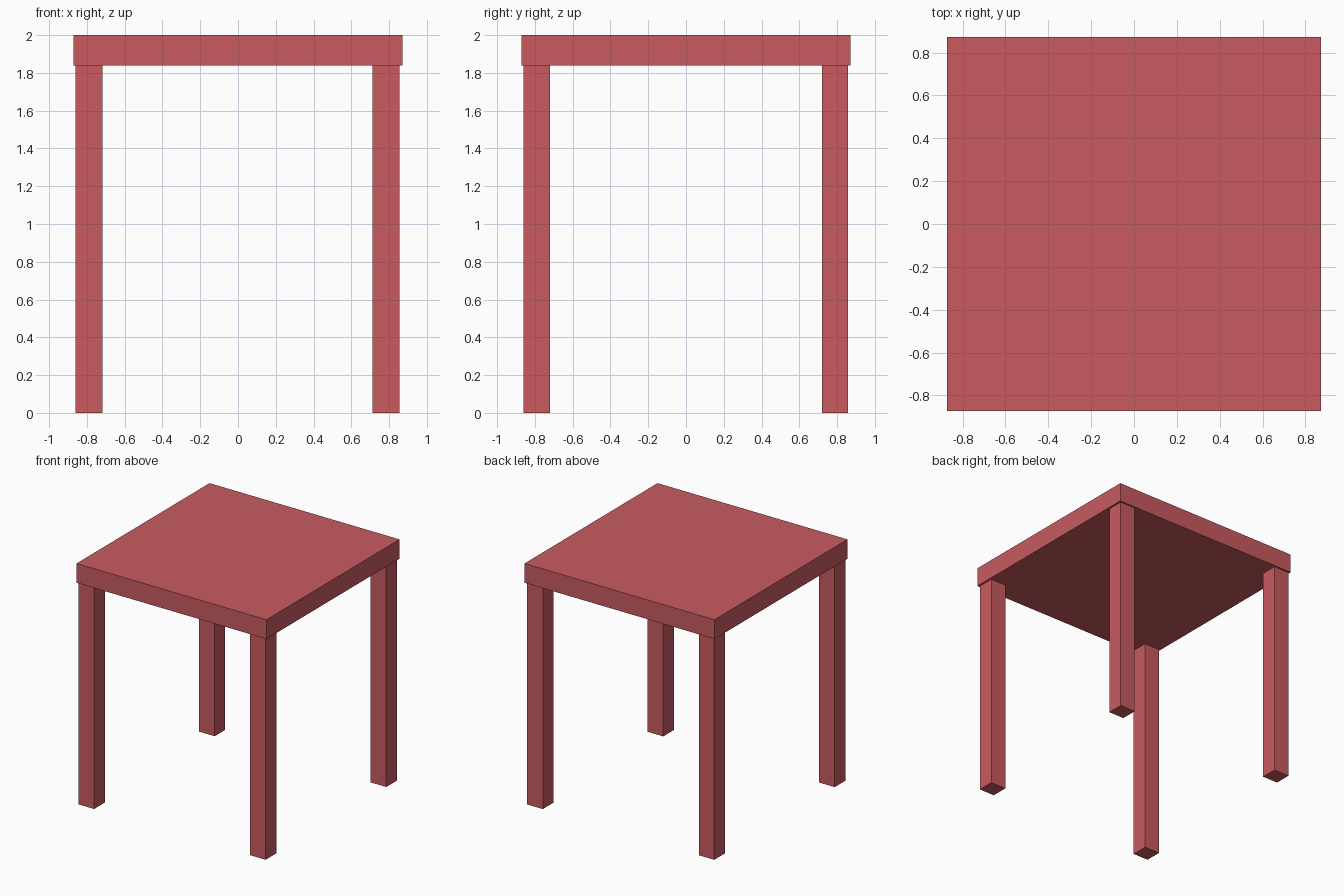
import bpy

if "Cube" in bpy.data.objects:
    bpy.data.objects.remove(bpy.data.objects["Cube"])

red = bpy.data.materials.new("red_paint")
red.diffuse_color = (0.58, 0.105, 0.117, 1)
red.use_nodes = True
red.node_tree.nodes["Principled BSDF"].inputs["Base Color"].default_value = red.diffuse_color


def box(name, lo, hi):
    """Axis-aligned box between two opposite corners."""
    centre = [(a + b) / 2 for a, b in zip(lo, hi)]
    bpy.ops.mesh.primitive_cube_add(size=1, location=centre)
    obj = bpy.context.object
    obj.name = name
    obj.scale = [b - a for a, b in zip(lo, hi)]
    bpy.ops.object.transform_apply(location=False, rotation=False, scale=True)
    obj.data.materials.append(red)
    return obj


HALF, HEIGHT, UNDERSIDE = 0.872, 2.0, 1.84

# Square slab top
box("table_top", (-HALF, -HALF, UNDERSIDE), (HALF, HALF, HEIGHT))

# Four square legs, slightly inset from the corners
spans_x = {"left": (-0.86, -0.718), "right": (0.713, 0.856)}
spans_y = {"front": (-0.86, -0.72), "back": (0.72, 0.858)}
for depth, (y0, y1) in spans_y.items():
    for side, (x0, x1) in spans_x.items():
        box(f"{depth}_{side}_leg", (x0, y0, 0), (x1, y1, UNDERSIDE))
